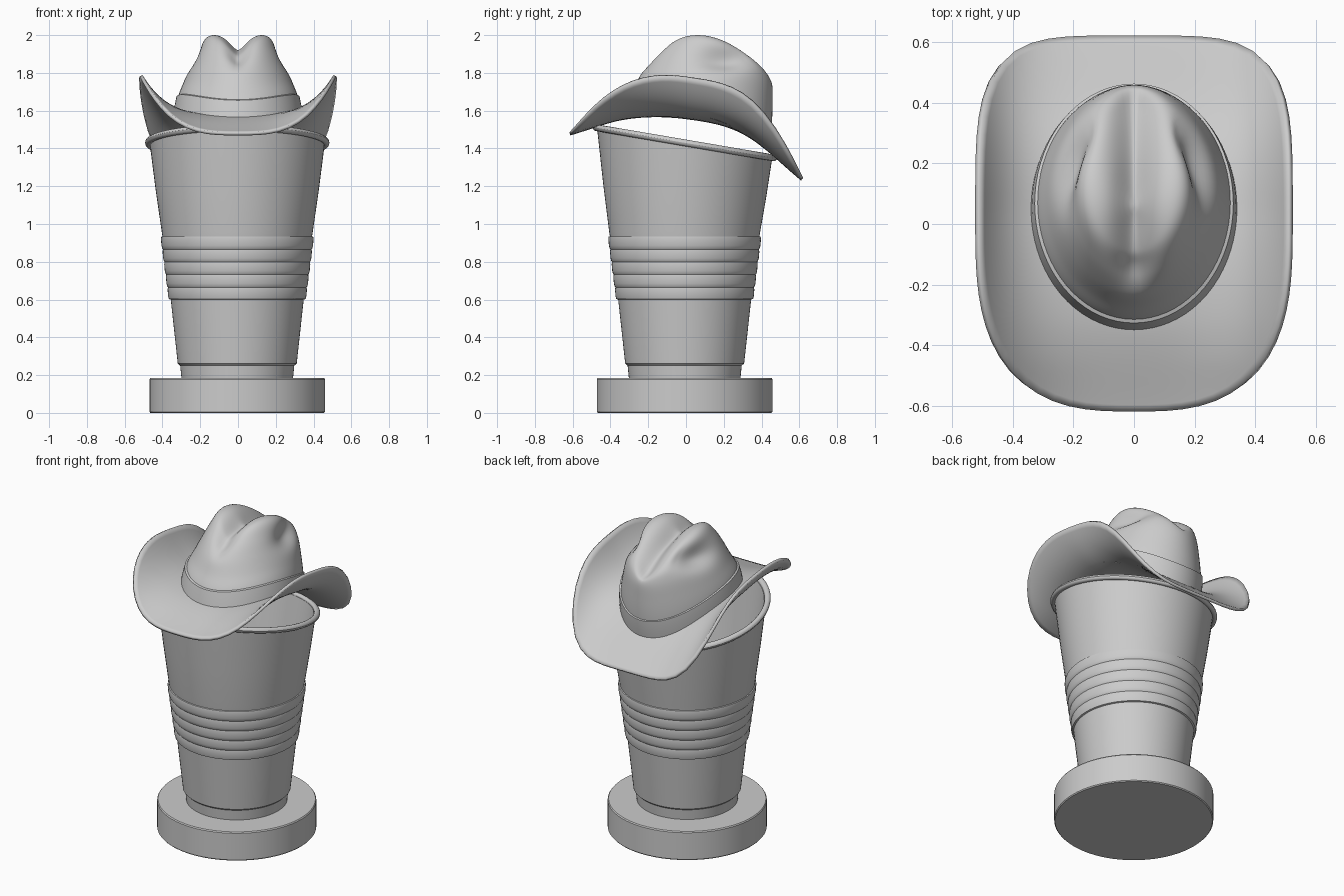
import bpy, bmesh, math
from math import sin, cos, pi, exp

if "Cube" in bpy.data.objects:
    bpy.data.objects.remove(bpy.data.objects["Cube"])

N = 72  # segments around


def spline(pts, t):
    """Smooth curve through evenly spaced tuples, t in 0..1."""
    n = len(pts) - 1
    f = min(max(t, 0), 1) * n
    i = min(int(f), n - 1)
    u = f - i
    b, c = pts[i], pts[i + 1]
    a = pts[i - 1] if i > 0 else [2 * p - q for p, q in zip(b, c)]
    d = pts[i + 2] if i + 2 <= n else [2 * q - p for p, q in zip(b, c)]
    return [0.5 * (2 * q + (r - p) * u + (2 * p - 5 * q + 4 * r - s) * u * u
                   + (3 * q - p - 3 * r + s) * u ** 3)
            for p, q, r, s in zip(a, b, c, d)]


def loft(name, rings, caps=(False, False), angle=35):
    """Skin a list of closed rings, optionally capping the ends."""
    bm = bmesh.new()
    rows = [[bm.verts.new(p) for p in r] for r in rings]
    for a, b in zip(rows, rows[1:]):
        for i in range(len(a)):
            j = (i + 1) % len(a)
            bm.faces.new((a[i], a[j], b[j], b[i]))
    if caps[0]:
        bm.faces.new(rows[0][::-1])
    if caps[1]:
        bm.faces.new(rows[-1])
    bmesh.ops.recalc_face_normals(bm, faces=bm.faces)
    me = bpy.data.meshes.new(name)
    bm.to_mesh(me)
    bm.free()
    ob = bpy.data.objects.new(name, me)
    bpy.context.collection.objects.link(ob)
    bpy.ops.object.select_all(action='DESELECT')
    bpy.context.view_layer.objects.active = ob
    ob.select_set(True)
    bpy.ops.object.shade_smooth_by_angle(angle=math.radians(angle))
    return ob


def tilted_ring(r, z, tilt=0.0):
    return [(r * cos(a) - 0.004, r * sin(a) - 0.007, z + tilt * r * sin(a))
            for a in (2 * pi * i / N for i in range(N))]


def hat_ring(rx, yf, yb, zf, zs, zb):
    """Oval hat section with separate front, side and back heights."""
    out = []
    for i in range(N):
        c, s = cos(2 * pi * i / N), sin(2 * pi * i / N)
        z = zs + (zb - zf) / 2 * s + ((zb + zf) / 2 - zs) * s * s
        out.append((rx * c, (yf + yb) / 2 + (yb - yf) / 2 * s, z))
    return out


# Base disc
loft("base_disc", [tilted_ring(r, z) for r, z in
     ((0.46, 0), (0.465, 0.006), (0.465, 0.178), (0.46, 0.185))], (True, True))

# Cup: foot, tapered wall, soft grip ridges, slanted mouth, hollow inside
profile = [(0.295, 0.18, 0), (0.302, 0.25, 0), (0.315, 0.262, 0), (0.352, 0.6, 0)]
for k in range(5):
    z = 0.603 + k * 0.067
    r = 0.362 + k * 0.0088
    profile += [(r, z, 0), (r + 0.004, z + 0.015, 0),
                (r + 0.007, z + 0.05, 0), (r + 0.005, z + 0.062, 0)]
profile += [(0.396, 0.935, 0), (0.4, 0.96, 0), (0.432, 1.18, -0.085), (0.464, 1.43, -0.17),
            (0.45, 1.43, -0.17), (0.385, 0.94, 0), (0.295, 0.28, 0)]
loft("cup", [tilted_ring(*p) for p in profile], (True, True), 40)

# Rolled lip around the mouth
lip = []
for k in range(13):
    a = 2 * pi * k / 12
    lip.append(tilted_ring(0.47 + 0.018 * cos(a), 1.43 + 0.018 * sin(a), -0.17))
loft("cup_lip", lip, angle=60)


# Hat brim: drooping front and back, sides curled up, running on under the crown
def brim_z(x, y):
    mid = spline([(1.468,), (1.556,), (1.556,), (1.474,), (1.225,)], (y + 0.62) / 1.24)[0]
    u = min(max((y + 0.45) / 0.5, 0), 1)
    return mid + 0.008 + 0.222 * abs(x / 0.52) ** (3.2 + 1.6 * u)


def brim_edge(a):
    c, s = cos(a), sin(a)
    n = 4.4 if s > 0 else 2.9
    r = (abs(c / 0.515) ** n + abs(s / 0.615) ** n) ** (-1 / n)
    return r * c, r * s


base = hat_ring(0.335, -0.345, 0.44, 0, 0, 0)
brim = []
for k in range(-8, 13):
    t = max(k, 0) / 12
    shrink = 1 + min(k, 0) / 8.2
    row = []
    for i, (bx, by, _) in enumerate(base):
        ex, ey = brim_edge(2 * pi * i / N)
        x, y = (bx + (ex - bx) * t) * shrink, (by + (ey - by) * t) * shrink
        row.append((x, y, brim_z(x, y)))
    brim.append(row)
ob = loft("hat_brim", brim, (True, False), angle=60)
mod = ob.modifiers.new("thickness", 'SOLIDIFY')
mod.thickness = 0.018
mod.offset = 0

# Hat crown: stacked ovals, then the top crease and two side dents
levels = [(0.335, -0.345, 0.44, 1.55, 1.585, 1.395),
          (0.318, -0.318, 0.454, 1.65, 1.67, 1.52),
          (0.288, -0.272, 0.458, 1.73, 1.75, 1.64),
          (0.253, -0.225, 0.455, 1.82, 1.835, 1.755),
          (0.216, -0.17, 0.43, 1.905, 1.915, 1.83),
          (0.168, -0.115, 0.36, 1.965, 1.985, 1.89),
          (0.095, -0.065, 0.24, 1.99, 2.01, 1.955),
          (0.003, 0.05, 0.07, 2.01, 2.01, 2.01)]
crown = []
STEPS = 42
for k in range(STEPS + 1):
    t = k / STEPS
    w = min(max((t - 0.35) / 0.35, 0), 1)
    w = w * w * (3 - 2 * w)
    row = []
    for x, y, z in hat_ring(*spline(levels, t)):
        dent = exp(-((y - 0.2) / 0.13) ** 2 - ((z - 1.88) / 0.06) ** 2) \
            * min(1, abs(x) / 0.16) ** 3
        z -= w * 0.09 * exp(-(abs(x) / 0.07) ** 1.6) + 0.025 * dent
        x -= math.copysign(0.045 * dent, x)
        row.append((x, y, z))
    crown.append(row)
loft("hat_crown", crown, (False, True), 60)

# Hat band around the foot of the crown
loft("hat_band", [hat_ring(*p) for p in (
    (0.341, -0.352, 0.446, 1.55, 1.58, 1.40),
    (0.336, -0.341, 0.457, 1.6, 1.625, 1.46),
    (0.327, -0.326, 0.462, 1.655, 1.67, 1.51),
    (0.308, -0.31, 0.449, 1.66, 1.675, 1.515))], angle=40)
